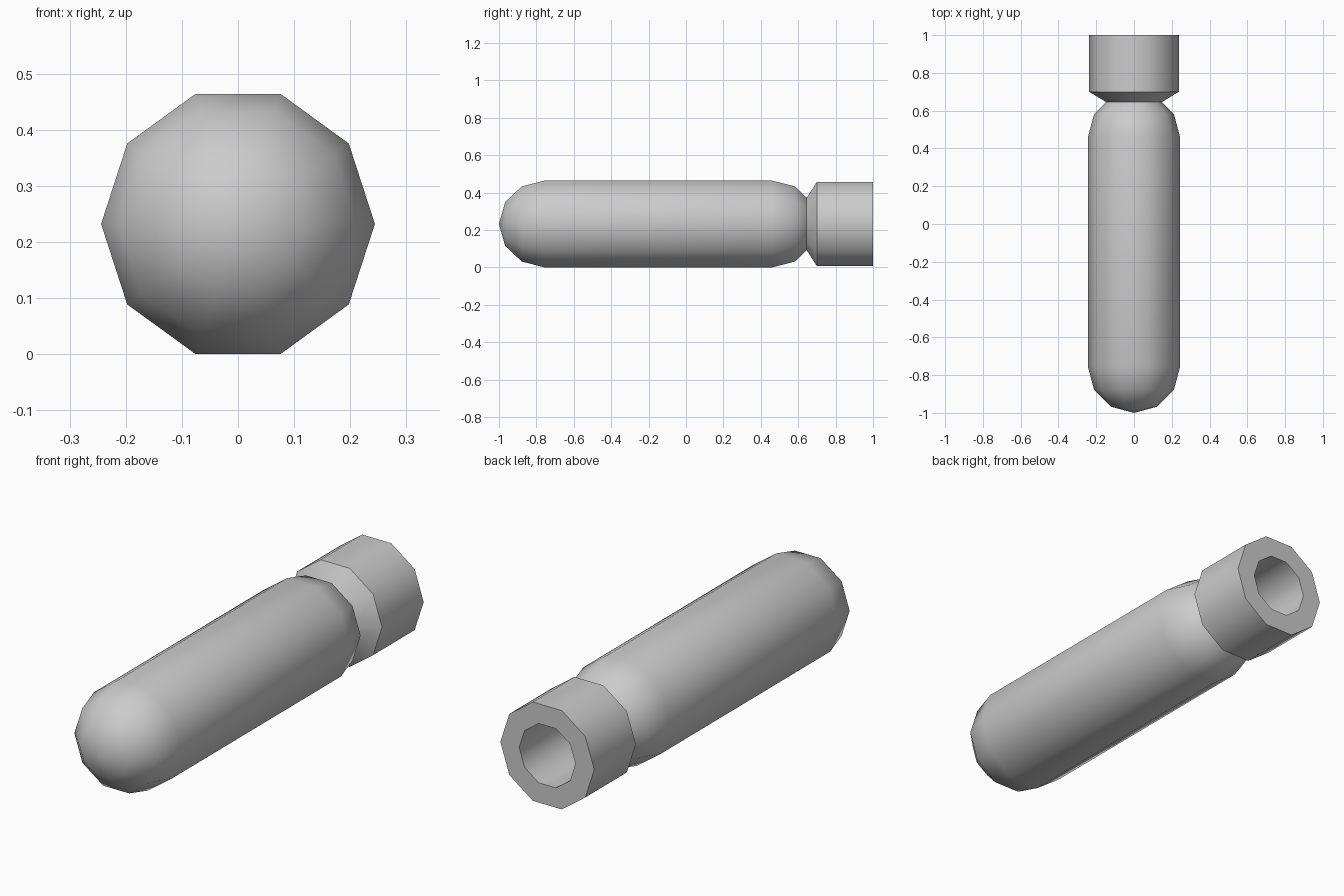
import bpy, bmesh, math

if "Cube" in bpy.data.objects:
    bpy.data.objects.remove(bpy.data.objects["Cube"])

SIDES = 10
R = 0.244
CZ = R * math.sin(math.radians(72))


def lathe(name, profile, closed=False):
    """Revolve (y, radius) points around the long axis, as a ten-sided solid."""
    bm = bmesh.new()
    rings = []
    for y, r in profile:
        if r < 1e-6:
            rings.append([bm.verts.new((0, y, CZ))] * SIDES)
        else:
            rings.append([bm.verts.new((r * math.cos(a), y, CZ + r * math.sin(a)))
                          for a in (2 * math.pi * i / SIDES for i in range(SIDES))])
    pairs = list(zip(rings, rings[1:]))
    if closed:
        pairs.append((rings[-1], rings[0]))
    for a, b in pairs:
        for i in range(SIDES):
            j = (i + 1) % SIDES
            corners = list(dict.fromkeys((a[i], a[j], b[j], b[i])))
            bm.faces.new(corners)
    bmesh.ops.recalc_face_normals(bm, faces=bm.faces)
    mesh = bpy.data.meshes.new(name)
    bm.to_mesh(mesh)
    bm.free()
    obj = bpy.data.objects.new(name, mesh)
    bpy.context.collection.objects.link(obj)
    bpy.context.view_layer.objects.active = obj
    obj.select_set(True)
    bpy.ops.object.shade_smooth_by_angle(angle=math.radians(40))
    obj.select_set(False)
    return obj


# Capsule body: hemispherical ends in 30 degree steps
steps = [math.radians(a) for a in (0, 30, 60, 90)]
front = [(-1 + R * (1 - math.cos(a)), R * math.sin(a)) for a in steps]
back = [(0.46 + R * math.cos(a), R * math.sin(a)) for a in reversed(steps)]
lathe("capsule_body", front + back)

# Hollow collar, tapering in to meet the rounded end of the body
lathe("end_collar", [(0.642, 0.142), (0.70, 0.237), (1.0, 0.237), (1.0, 0.142)], closed=True)
